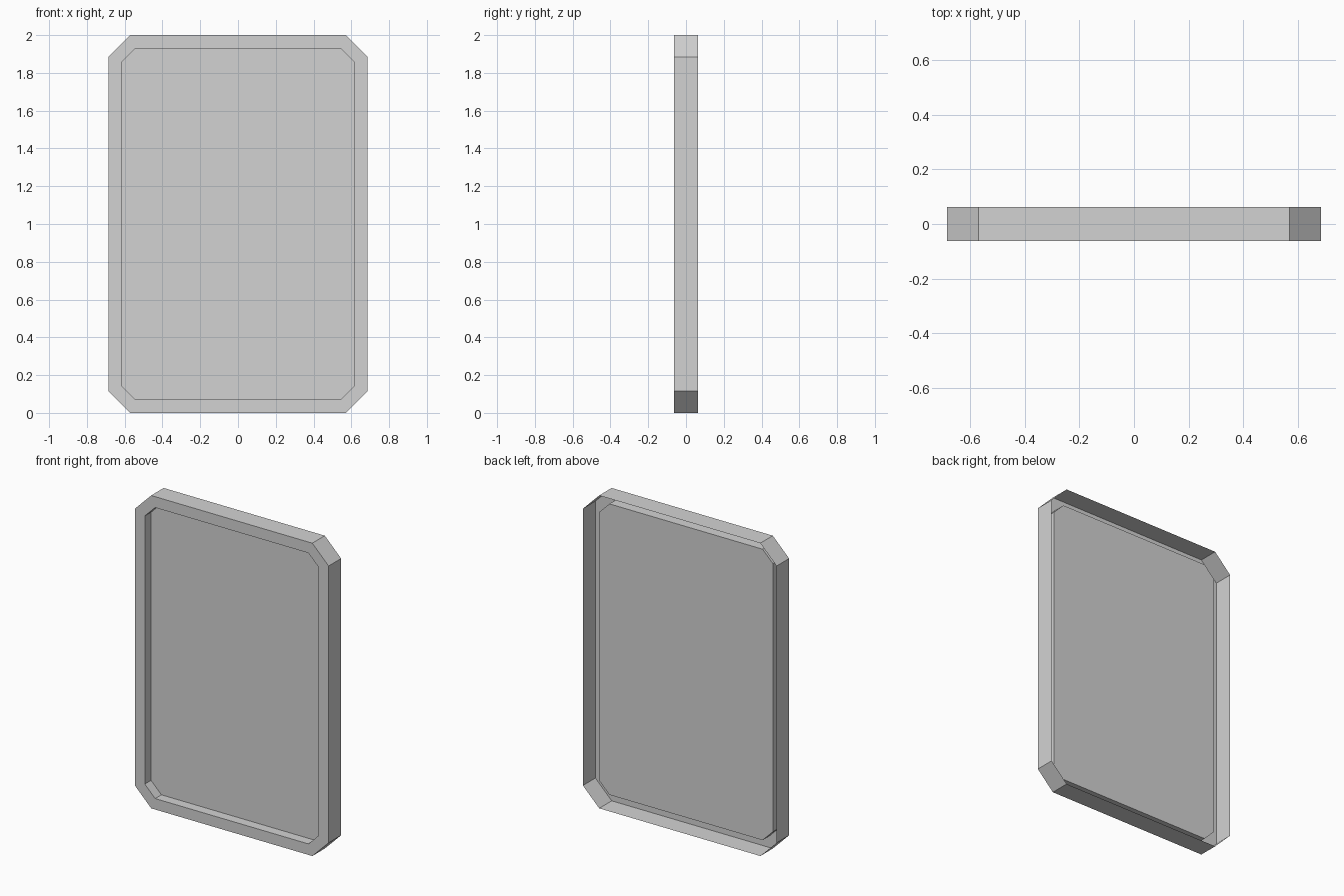
import bpy
import bmesh

cube = bpy.data.objects.get("Cube")
if cube:
    bpy.data.objects.remove(cube, do_unlink=True)

HALF_W, HEIGHT, HALF_D = 0.685, 2.0, 0.063
RIM = 0.07        # width of the front border
PANEL_Y = 0.0     # depth of the recessed panel

grey = bpy.data.materials.new("light_grey")
grey.use_nodes = True
colour = (0.65, 0.65, 0.65, 1)
grey.diffuse_color = colour
grey.node_tree.nodes["Principled BSDF"].inputs["Base Color"].default_value = colour


def octagon(bm, inset, cut, y):
    """Ring of verts: a rectangle with cut corners, facing the front."""
    w, h = HALF_W - inset, HEIGHT / 2 - inset
    ring = []
    for sx, sz in ((1, 1), (-1, 1), (-1, -1), (1, -1)):
        pair = [(sx * w, sz * (h - cut)), (sx * (w - cut), sz * h)]
        if sx * sz < 0:
            pair.reverse()
        ring += [bm.verts.new((x, y, z + HEIGHT / 2)) for x, z in pair]
    return ring


def bridge(bm, a, b):
    for i in range(len(a)):
        j = (i + 1) % len(a)
        bm.faces.new((a[i], a[j], b[j], b[i]))


# Open-backed tray: outer wall, front border, recess wall and panel
bm = bmesh.new()
rings = [octagon(bm, 0, 0.115, HALF_D),
         octagon(bm, 0, 0.115, -HALF_D),
         octagon(bm, RIM, 0.073, -HALF_D),
         octagon(bm, RIM, 0.073, PANEL_Y)]
for a, b in zip(rings, rings[1:]):
    bridge(bm, a, b)
bm.faces.new(rings[-1])

# Make the panel face the front, with all other faces agreeing
bmesh.ops.recalc_face_normals(bm, faces=bm.faces)
bm.faces.ensure_lookup_table()
bm.normal_update()
if bm.faces[-1].normal.y > 0:
    bmesh.ops.reverse_faces(bm, faces=bm.faces)

mesh = bpy.data.meshes.new("framed_panel")
bm.to_mesh(mesh)
bm.free()
mesh.materials.append(grey)
panel = bpy.data.objects.new("framed_panel", mesh)
bpy.context.collection.objects.link(panel)
